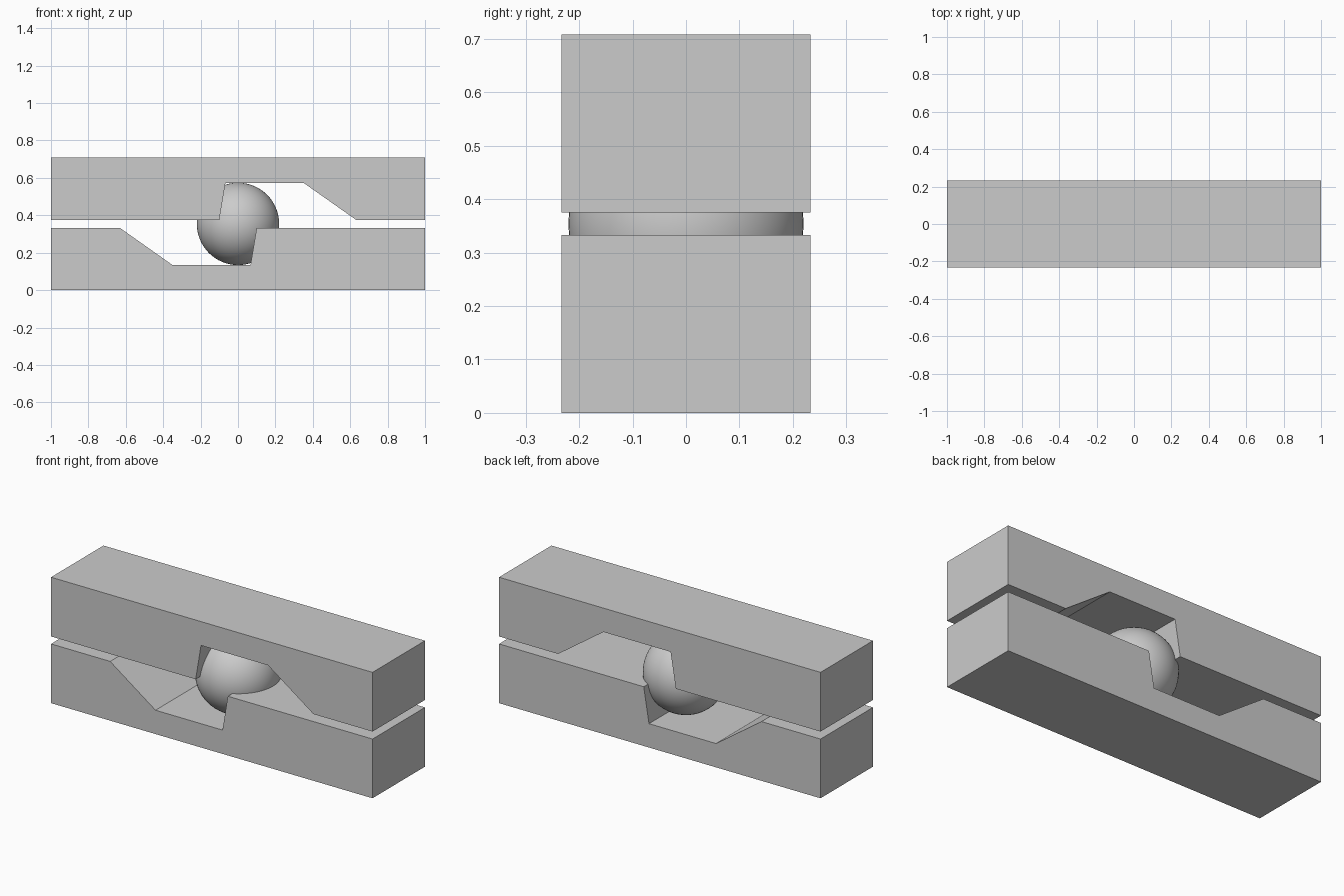
import bpy, bmesh, math
from mathutils import Matrix, Vector

cube = bpy.data.objects.get("Cube")
if cube:
    bpy.data.objects.remove(cube, do_unlink=True)

HEIGHT = 0.708
HALF_DEPTH = 0.233
RADIUS = 0.22
CENTRE = Vector((0, 0, HEIGHT / 2))

grey = bpy.data.materials.new("plain grey")
grey.use_nodes = True
colour = (0.6, 0.6, 0.6, 1)
grey.diffuse_color = colour
grey.node_tree.nodes["Principled BSDF"].inputs["Base Color"].default_value = colour


def finish(name, bm):
    bmesh.ops.recalc_face_normals(bm, faces=bm.faces)
    mesh = bpy.data.meshes.new(name)
    bm.to_mesh(mesh)
    bm.free()
    mesh.materials.append(grey)
    obj = bpy.data.objects.new(name, mesh)
    bpy.context.collection.objects.link(obj)
    return obj


def notched_block(name, turn):
    """Extrude the ramped-notch profile along y, turned about the ball centre."""
    profile = [(-1, 0), (1, 0), (1, 0.333), (0.1, 0.333),
               (0.067, 0.134), (-0.35, 0.134), (-0.632, 0.333), (-1, 0.333)]
    bm = bmesh.new()
    face = bm.faces.new([bm.verts.new((x, -HALF_DEPTH, z)) for x, z in profile])
    side = bmesh.ops.extrude_face_region(bm, geom=[face])
    moved = [g for g in side["geom"] if isinstance(g, bmesh.types.BMVert)]
    bmesh.ops.translate(bm, verts=moved, vec=(0, 2 * HALF_DEPTH, 0))
    bmesh.ops.rotate(bm, verts=bm.verts, cent=CENTRE,
                     matrix=Matrix.Rotation(turn, 3, "Y"))
    return finish(name, bm)


# Two identical blocks, the upper one turned half a revolution
notched_block("lower_block", 0)
notched_block("upper_block", math.pi)

# Ball held between the steep notch walls
bm = bmesh.new()
bmesh.ops.create_uvsphere(bm, u_segments=64, v_segments=32, radius=RADIUS,
                          matrix=Matrix.Translation(CENTRE))
ball = finish("ball", bm)
ball.data.shade_smooth()
